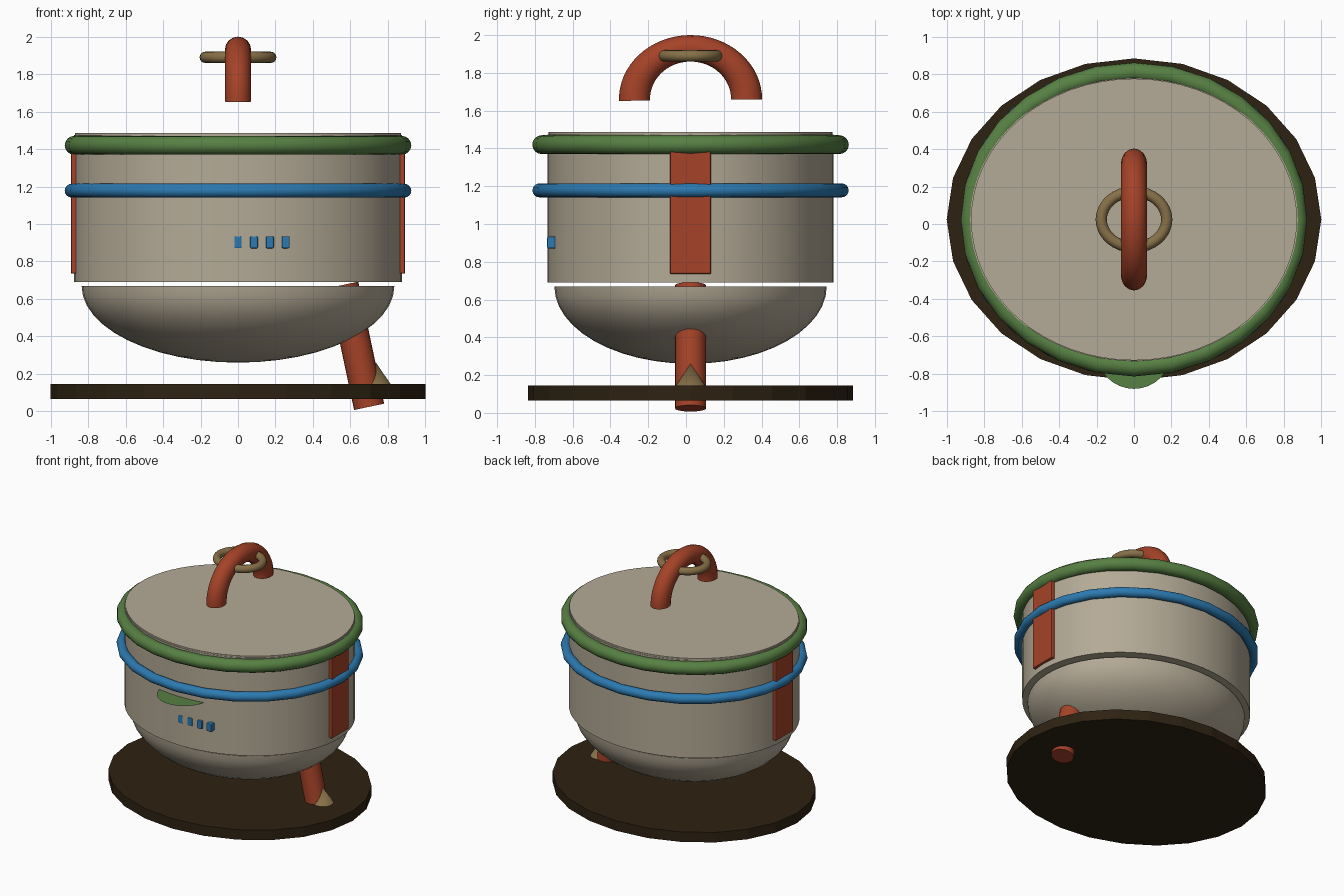
import bpy, bmesh, math
from mathutils import Vector

if "Cube" in bpy.data.objects:
    bpy.data.objects.remove(bpy.data.objects["Cube"])

CY = 0.024  # shared centre line of the pot in y


def material(name, rgb):
    m = bpy.data.materials.new(name)
    m.diffuse_color = (*rgb, 1)
    m.use_nodes = True
    m.node_tree.nodes["Principled BSDF"].inputs["Base Color"].default_value = m.diffuse_color
    return m


STONE = material("warm_grey", (0.456, 0.402, 0.305))
RED = material("rust_red", (0.376, 0.055, 0.021))
GREEN = material("leaf_green", (0.095, 0.215, 0.056))
BLUE = material("blue", (0.025, 0.195, 0.440))
TAN = material("tan", (0.242, 0.162, 0.065))
BROWN = material("dark_brown", (0.027, 0.016, 0.006))


def finish(name, mat, smooth=True):
    ob = bpy.context.object
    ob.name = name
    ob.data.materials.append(mat)
    bpy.ops.object.transform_apply(location=False, rotation=True, scale=True)
    if smooth:
        bpy.ops.object.shade_smooth_by_angle(angle=math.radians(35))
    return ob


def from_bmesh(bm, name, mat, smooth=True):
    bmesh.ops.recalc_face_normals(bm, faces=bm.faces)
    me = bpy.data.meshes.new(name)
    bm.to_mesh(me)
    bm.free()
    ob = bpy.data.objects.new(name, me)
    bpy.context.collection.objects.link(ob)
    bpy.ops.object.select_all(action='DESELECT')
    ob.select_set(True)
    bpy.context.view_layer.objects.active = ob
    return finish(name, mat, smooth)


def drum(name, mat, rx, ry, z0, z1, sides=64, smooth=True):
    """Upright elliptical cylinder."""
    bpy.ops.mesh.primitive_cylinder_add(vertices=sides, radius=1, depth=z1 - z0,
                                        location=(0, CY, (z0 + z1) / 2))
    bpy.context.object.scale = (rx, ry, 1)
    return finish(name, mat, smooth)


def box(name, mat, centre, size, bevel):
    bpy.ops.mesh.primitive_cube_add(size=1, location=centre)
    bpy.context.object.scale = size
    ob = finish(name, mat, False)
    mod = ob.modifiers.new("bevel", 'BEVEL')
    mod.width, mod.segments = bevel, 2


def tube(name, mat, centre, a, b, ma, mb, m, segs, arc=math.tau, upright=False):
    """Elliptical ring or arch: radii a, b; tube radii ma, mb, m."""
    bm = bmesh.new()
    closed = arc >= math.tau
    n = 16
    loops = []
    for i in range(segs if closed else segs + 1):
        t = arc * i / segs
        loop = []
        for j in range(n):
            p = math.tau * j / n
            u = (a + ma * math.cos(p)) * math.cos(t)
            v = (b + mb * math.cos(p)) * math.sin(t)
            w = m * math.sin(p)
            co = Vector((w, u, v) if upright else (u, v, w))
            loop.append(bm.verts.new(co + Vector(centre)))
        loops.append(loop)
    pairs = list(zip(loops, loops[1:])) + ([(loops[-1], loops[0])] if closed else [])
    for l0, l1 in pairs:
        for j in range(n):
            k = (j + 1) % n
            bm.faces.new((l0[j], l0[k], l1[k], l1[j]))
    if not closed:
        bm.faces.new(loops[0])
        bm.faces.new(loops[-1])
    return from_bmesh(bm, name, mat)


# Base plate, pot wall and lid
drum("base_plate", BROWN, 1.0, 0.86, 0.065, 0.145, sides=24, smooth=False)
drum("pot_wall", STONE, 0.875, 0.756, 0.69, 1.475)
drum("lid", STONE, 0.87, 0.752, 1.475, 1.487)

# Rounded bowl under the wall: lower half of a squashed sphere
bm = bmesh.new()
bmesh.ops.create_uvsphere(bm, u_segments=48, v_segments=24, radius=1)
bmesh.ops.bisect_plane(bm, geom=bm.verts[:] + bm.edges[:] + bm.faces[:],
                       plane_co=(0, 0, 0), plane_no=(0, 0, 1), clear_outer=True)
bmesh.ops.holes_fill(bm, edges=[e for e in bm.edges if e.is_boundary], sides=0)
for v in bm.verts:
    v.co = (v.co.x * 0.835, v.co.y * 0.721 + CY, v.co.z * 0.41 + 0.67)
from_bmesh(bm, "bowl", STONE)

# Bands around the pot
tube("rim_band", GREEN, (0, CY, 1.42), 0.875, 0.788, 0.05, 0.05, 0.05, 28)
tube("middle_band", BLUE, (0, CY, 1.178), 0.888, 0.80, 0.037, 0.037, 0.037, 24)

# Arched handle and the small ring around it
tube("handle", RED, (0, CY, 1.66), 0.297, 0.27, 0.082, 0.07, 0.07, 32,
     arc=math.radians(181.5), upright=True)
tube("handle_ring", TAN, (0, CY, 1.89), 0.175, 0.148, 0.03, 0.03, 0.03, 32)

# Side straps
for side, label in ((-1, "left"), (1, "right")):
    box(label + "_strap", RED, (side * 0.865, CY, 1.067), (0.055, 0.218, 0.665), 0.008)

# Row of buttons on the front
for i in range(4):
    box("button_%d" % (i + 1), BLUE, (0.085 * i, -0.70, 0.902), (0.042, 0.07, 0.064), 0.007)

# Flat round ledge sticking out of the front
bpy.ops.mesh.primitive_circle_add(vertices=32, radius=0.2, fill_type='NGON',
                                  location=(0, -0.68, 1.08))
finish("front_ledge", GREEN, False)

# Leaning leg from bowl to base, with a cone at its foot
foot, top = Vector((0.70, CY, 0.024)), Vector((0.562, CY, 0.675))
axis = top - foot
bpy.ops.mesh.primitive_cylinder_add(vertices=24, radius=0.082, depth=axis.length,
                                    location=(foot + top) / 2,
                                    rotation=(0, math.atan2(axis.x, axis.z), 0))
finish("leg", RED)
bpy.ops.mesh.primitive_cone_add(vertices=24, radius1=0.108, radius2=0, depth=0.16,
                                location=(0.737, CY, 0.18))
finish("foot_cone", TAN)
